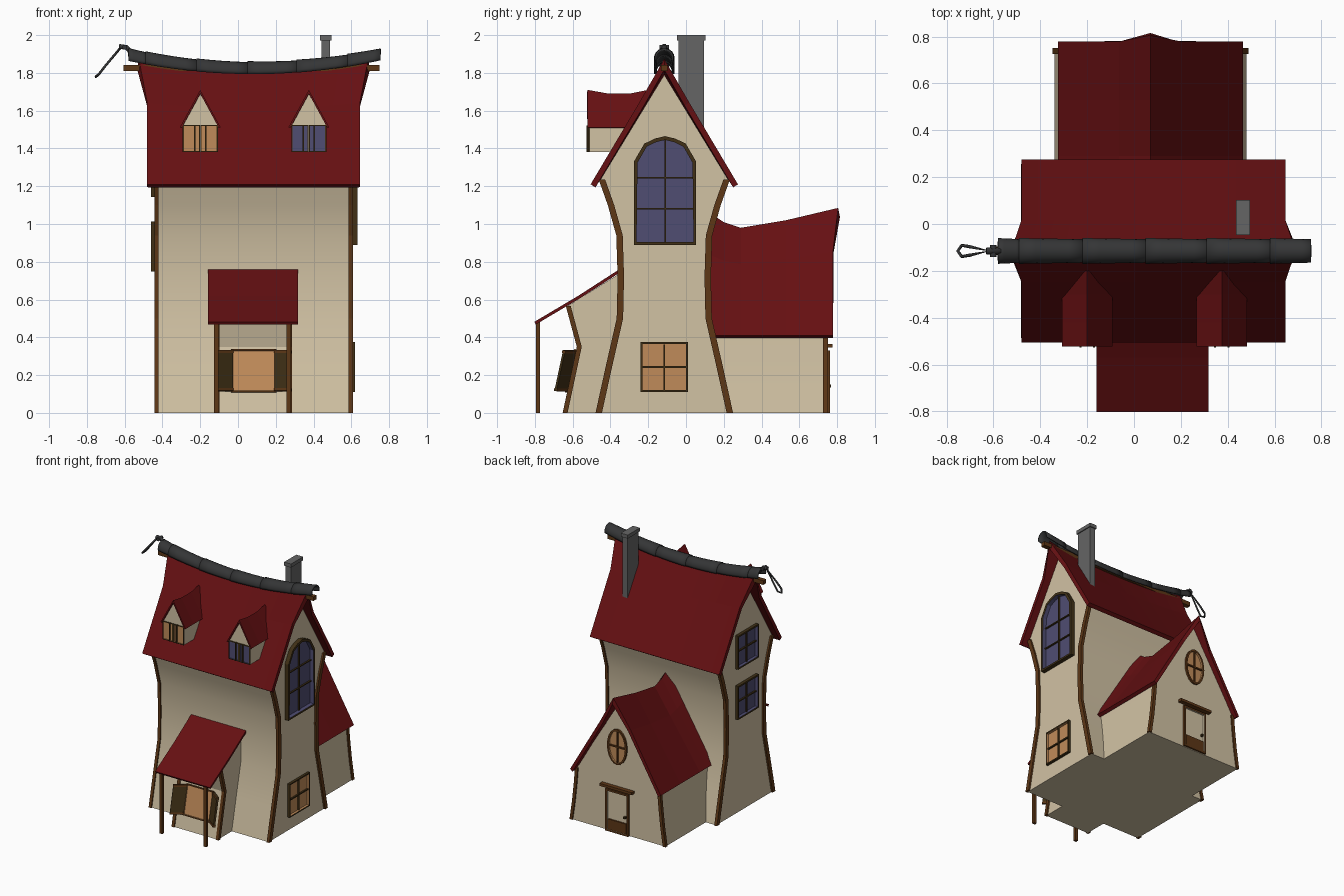
import bpy, bmesh, math
from mathutils import Matrix, Vector

if "Cube" in bpy.data.objects:
    bpy.data.objects.remove(bpy.data.objects["Cube"])


def material(name, r, g, b):
    m = bpy.data.materials.new(name)
    m.use_nodes = True
    m.diffuse_color = (r, g, b, 1)
    m.node_tree.nodes["Principled BSDF"].inputs["Base Color"].default_value = (r, g, b, 1)
    return m


PLASTER = material("cream plaster", 0.64, 0.54, 0.37)
RED = material("red roof", 0.13, 0.005, 0.006)
WOOD = material("brown timber", 0.11, 0.038, 0.008)
FRAME = material("dark window frame", 0.052, 0.03, 0.008)
ORANGE = material("lit orange glass", 0.53, 0.26, 0.1)
BLUE = material("dim blue glass", 0.08, 0.075, 0.17)
GREY = material("grey chimney", 0.13, 0.13, 0.13)
DARK = material("dark ridge tile", 0.035, 0.036, 0.037)


def finish(name, bm, mats, smooth=None):
    bmesh.ops.recalc_face_normals(bm, faces=bm.faces[:])
    me = bpy.data.meshes.new(name)
    bm.to_mesh(me)
    bm.free()
    for m in mats:
        me.materials.append(m)
    if smooth:
        for p in me.polygons:
            p.use_smooth = True
        me.set_sharp_from_angle(angle=math.radians(smooth))
    ob = bpy.data.objects.new(name, me)
    bpy.context.scene.collection.objects.link(ob)
    return ob


def place(origin, u, v):
    """Frame with u along a wall, v up it and w out of it."""
    u, v = Vector(u).normalized(), Vector(v).normalized()
    m = Matrix((u, v, u.cross(v))).transposed().to_4x4()
    return Matrix.Translation(origin) @ m


def box(name, lo, hi, mat, frame=Matrix()):
    lo, hi = Vector(lo), Vector(hi)
    bm = bmesh.new()
    size = Matrix.Diagonal((*(hi - lo), 1))
    bmesh.ops.create_cube(bm, size=1, matrix=frame @ Matrix.Translation((lo + hi) / 2) @ size)
    return finish(name, bm, [mat])


def prism(name, poly, a, b, axis, mat, smooth=None):
    """Extrude a profile along x (points are y, z) or along y (points are x, z)."""
    bm = bmesh.new()
    at = (lambda p, d: (d, p[0], p[1])) if axis == "x" else (lambda p, d: (p[0], d, p[1]))
    ends = [[bm.verts.new(at(p, d)) for p in poly] for d in (a, b)]
    for e in ends:
        bm.faces.new(e)
    for i in range(len(poly)):
        j = (i + 1) % len(poly)
        bm.faces.new((ends[0][i], ends[0][j], ends[1][j], ends[1][i]))
    return finish(name, bm, [mat], smooth)


def ribbon(name, path, width, a, b, axis, mat):
    """Bent board following a wall profile."""
    poly = [(p - width / 2, z) for p, z in path] + [(p + width / 2, z) for p, z in reversed(path)]
    return prism(name, poly, a, b, axis, mat)


def sheet(name, rows, thick, mat, smooth=None):
    """Grid of points thickened downwards or inwards."""
    bm = bmesh.new()
    vs = [[bm.verts.new(p) for p in r] for r in rows]
    for r, q in zip(vs, vs[1:]):
        for i in range(len(r) - 1):
            bm.faces.new((r[i], r[i + 1], q[i + 1], q[i]))
    bmesh.ops.recalc_face_normals(bm, faces=bm.faces[:])
    if sum(f.normal.z for f in bm.faces) < 0:
        bmesh.ops.reverse_faces(bm, faces=bm.faces[:])
    me_ob = finish_open(name, bm, mat, smooth)
    mod = me_ob.modifiers.new("thickness", "SOLIDIFY")
    mod.thickness, mod.offset, mod.use_even_offset = thick, -1, True
    return me_ob


def finish_open(name, bm, mat, smooth):
    me = bpy.data.meshes.new(name)
    bm.to_mesh(me)
    bm.free()
    me.materials.append(mat)
    if smooth:
        for p in me.polygons:
            p.use_smooth = True
    ob = bpy.data.objects.new(name, me)
    bpy.context.scene.collection.objects.link(ob)
    return ob


def window(name, frame, outline, glass, border=0.018, bars=(), depth=0.03, trim=FRAME):
    """Pane with a raised border; bars are (u0, v0, u1, v1)."""
    bm = bmesh.new()
    pane = bm.faces.new([bm.verts.new((u, v, 0.006)) for u, v in outline])
    bm.normal_update()
    ring = bmesh.ops.inset_individual(bm, faces=[pane], thickness=border)["faces"]
    pane.material_index = 1
    out = bmesh.ops.extrude_face_region(bm, geom=ring)["geom"]
    top = [g for g in out if isinstance(g, bmesh.types.BMVert)]
    bmesh.ops.translate(bm, verts=top, vec=(0, 0, depth - 0.006))
    bm.transform(frame)
    finish(name, bm, [trim, glass])
    for u0, v0, u1, v1 in bars:
        box(name + "_bar", (u0, v0, 0), (u1, v1, 0.018), trim, frame)


def rect(w, h):
    return [(-w, -h), (w, -h), (w, h), (-w, h)]


def cross(w, h, t=0.005):
    return [(-t, -h, t, h), (-w, -t, w, t)]


UP = (0, 0, 1)
CX, CY = 0.0825, -0.115

# Main house: waisted walls with timber corners
waist = [(0.355, 0), (0.3, 0.25), (0.243, 0.5), (0.238, 0.72), (0.245, 0.94), (0.29, 1.1), (0.338, 1.235)]
prism("main_walls", [(CY - w, z) for w, z in waist] + [(CY, 1.79)] + [(CY + w, z) for w, z in reversed(waist)],
      -0.43, 0.595, "x", PLASTER, 40)
for side in (-1, 1):
    path = [(CY + side * (w - 0.008), z) for w, z in waist]
    for x0, x1 in ((-0.443, -0.42), (0.585, 0.608)):
        ribbon("corner_timber", path, 0.034, x0, x1, "x", WOOD)


# Sagging main roof, flared towards the ridge
def ridge(x):
    return 1.815 + 0.16 * (x - CX) ** 2


rows = []
for y, s in ((-1, 0), (-0.34, 0.66), (0, 1), (0.34, 0.66), (1, 0)):
    half = 0.563 + max(0, s - 0.66) * 0.13
    xs = [CX + half * (i / 8 - 1) for i in range(17)]
    rows.append([(x, CY + 0.39 * y, 1.21 + (ridge(x) - 1.21) * s) for x in xs])
sheet("main_roof", rows, 0.03, RED)
box("ridge_beam", (-0.605, CY - 0.018, 1.81), (0.75, CY + 0.018, 1.842), WOOD)

# Overlapping half-round ridge tiles
joints = [-0.58, -0.49, -0.22, 0.05, 0.31, 0.58, 0.755]
for a, b in zip(joints, joints[1:]):
    rows = []
    for i in range(5):
        x = a + (b + 0.012 - a) * i / 4 if b < 0.7 else a + (b - a) * i / 4
        r = 0.055 - 0.005 * i / 4
        angles = [math.radians(-15 + 210 * k / 12) for k in range(13)]
        rows.append([(x, CY + r * math.cos(t), ridge(x) - 0.008 + r * math.sin(t)) for t in angles])
    sheet("ridge_tile", rows, 0.01, DARK, True)


# Iron hook at the ridge end
def rod(name, pts, radius, cyclic=False):
    cu = bpy.data.curves.new(name, "CURVE")
    cu.dimensions, cu.bevel_depth, cu.bevel_resolution, cu.use_fill_caps = "3D", radius, 1, True
    sp = cu.splines.new("POLY")
    sp.points.add(len(pts) - 1)
    for p, c in zip(sp.points, pts):
        p.co = (*c, 1)
    sp.use_cyclic_u = cyclic
    cu.materials.append(DARK)
    bpy.context.scene.collection.objects.link(bpy.data.objects.new(name, cu))


rod("hook_neck", [(-0.555, CY, 1.895), (-0.59, CY, 1.935), (-0.63, CY, 1.94)], 0.015)
rod("hook_loop", [(-0.62, CY, 1.935), (-0.7, CY - 0.018, 1.84), (-0.735, CY - 0.024, 1.795), (-0.752, CY, 1.78),
                  (-0.735, CY + 0.024, 1.795), (-0.7, CY + 0.018, 1.84)], 0.007, True)
rod("hook_collar", [(-0.6, CY - 0.025, 1.935), (-0.6, CY + 0.025, 1.935)], 0.014)

# Chimney
box("chimney", (0.442, -0.04, 1.45), (0.488, 0.095, 1.98), GREY)
box("chimney_cap", (0.435, -0.048, 1.972), (0.495, 0.103, 2.0), GREY)

# Dormers
for cx, glass in ((-0.2, ORANGE), (0.375, BLUE)):
    prism("dormer_walls", [(cx - 0.093, 1.38), (cx + 0.093, 1.38), (cx + 0.093, 1.525), (cx, 1.69), (cx - 0.093, 1.525)],
          -0.51, -0.22, "y", PLASTER)
    ridge_line = ((-0.522, 1.71), (-0.42, 1.692), (-0.3, 1.69), (-0.2, 1.71))
    sheet("dormer_roof", [[(cx + s * 0.108, y, z if s == 0 else 1.512) for y, z in ridge_line] for s in (-1, 0, 1)],
          0.01, RED)
    for s in (-1, 1):
        window("dormer_window", place((cx + s * 0.047, -0.51, 1.452), (1, 0, 0), UP), rect(0.046, 0.072),
               glass, 0.009, [(-s * 0.018 - 0.004, -0.07, -s * 0.018 + 0.004, 0.07)], 0.012)

# Side windows
east = lambda y, z: place((0.595, y, z), (0, 1, 0), UP)
west = lambda y, z: place((-0.43, y, z), (0, -1, 0), UP)
arch = [(-0.165, 0.89), (0.165, 0.89), (0.165, 1.33), (0.11, 1.425), (0.055, 1.452), (0, 1.465),
        (-0.055, 1.452), (-0.11, 1.425), (-0.165, 1.33)]
window("arched_window", east(CY + 0.004, 0), arch, BLUE, 0.02,
       [(-0.004, 0.9, 0.004, 1.455)] + [(-0.15, z - 0.004, 0.15, z + 0.004) for z in (1.08, 1.245)], 0.038)
window("lower_window", east(CY, 0.242), rect(0.125, 0.132), ORANGE, 0.014, cross(0.115, 0.12), 0.025)
for z in (0.88, 1.275):
    window("west_window", west(-0.12, z), rect(0.128, 0.132), BLUE, 0.018, cross(0.115, 0.12), 0.03)

# Front bay with leaning walls
bay = [(-0.645, 0), (-0.57, 0.35), (-0.628, 0.565)]
prism("front_bay", bay + [(-0.34, 0.745), (-0.34, 0)], -0.11, 0.275, "x", PLASTER)
for x in (-0.11, 0.275):
    ribbon("bay_timber", [(y + 0.005, z) for y, z in bay], 0.026, x - 0.012, x + 0.012, "x", WOOD)
    box("porch_post", (x - 0.018, -0.795, 0), (x + 0.006, -0.773, 0.485), WOOD)
sheet("porch_roof", [[(x, -0.803, 0.482), (x, -0.57, 0.62), (x, -0.35, 0.762)] for x in (-0.16, 0.318)], 0.016, RED)

# Bay window and its open shutters
lean = (0, 0.075, 0.35)
window("bay_window", place((0.0825, -0.598, 0.22), (1, 0, 0), lean), rect(0.12, 0.117), ORANGE, 0.012, (), 0.018, WOOD)
for s in (-1, 1):
    f = place((0.0825 + s * 0.118, -0.603, 0.222), (0.08, -s * 0.06, 0), lean)
    box("shutter", (min(0, s * 0.1), -0.11, 0), (max(0, s * 0.1), 0.11, 0.014), FRAME, f)
    for v in (-0.11, 0.095):
        box("shutter_rail", (min(0, s * 0.1), v, -0.004), (max(0, s * 0.1), v + 0.015, 0.018), WOOD, f)

# Rear wing
WX = 0.07
flank = [(0.41, 0), (0.388, 0.15), (0.372, 0.3), (0.362, 0.42)]
wing = prism("wing_walls", [(WX - w, z) for w, z in flank] + [(WX, 0.93)] + [(WX + w, z) for w, z in reversed(flank)],
             0.0, 0.742, "y", PLASTER, 30)
for v in wing.data.vertices:
    if v.co.z > 0.8 and v.co.y > 0.5:
        v.co.z += 0.08
for s in (-1, 1):
    ribbon("wing_timber", [(WX + s * (w - 0.004), z) for w, z in flank], 0.024, 0.726, 0.752, "y", WOOD)
rows = []
for x, s in ((-1, 0), (-0.34, 0.66), (0, 1), (0.34, 0.66), (1, 0)):
    end = 0.778 + max(0, s - 0.66) * 0.08
    line = ((0.13, 1.055), (0.2, 1.01), (0.29, 0.98), (0.53, 1.02), (end, 1.085))
    rows.append([(WX + 0.395 * x, y, 0.41 + (z - 0.41) * s) for y, z in line])
sheet("wing_roof", rows, 0.026, RED)

# Rear door and oval window
back = lambda z: place((WX, 0.742, z), (-1, 0, 0), UP)
oval = [(0.085 * math.cos(k * math.pi / 10), 0.14 * math.sin(k * math.pi / 10)) for k in range(20)]
window("oval_window", back(0.68), oval, ORANGE, 0.014, cross(0.075, 0.13), 0.02, WOOD)
window("door", back(0.165), rect(0.1, 0.165), PLASTER, 0.02, [(-0.08, -0.15, 0.08, -0.07)], 0.02, WOOD)
box("door_lintel", (-0.14, 0.345, 0), (0.14, 0.365, 0.034), WOOD, back(0))
box("door_handle", (0.06, 0.135, 0), (0.075, 0.15, 0.025), FRAME, back(0))
